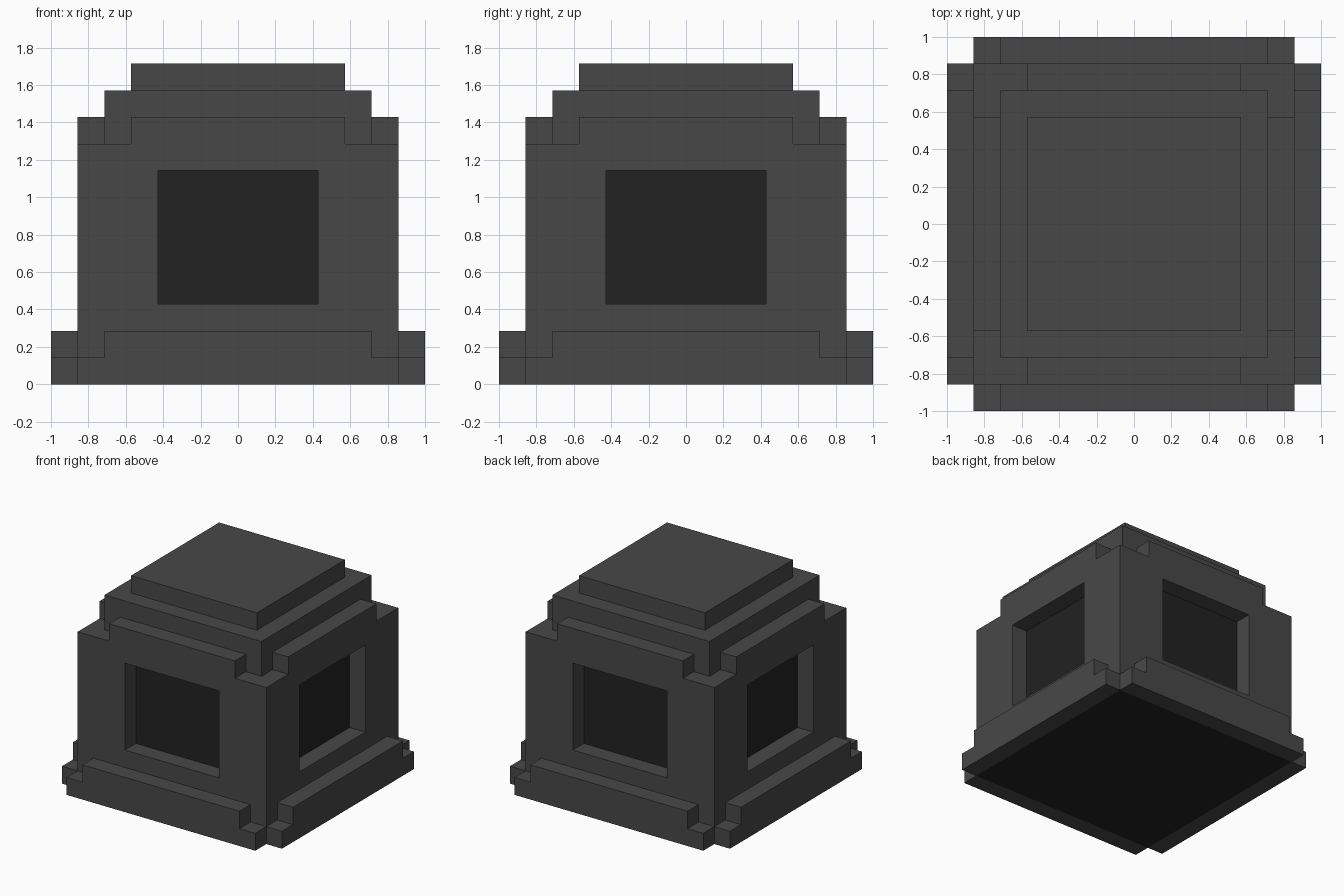
import bpy, bmesh, math
from mathutils import Matrix, Vector

cube = bpy.data.objects.get("Cube")
if cube:
    bpy.data.objects.remove(cube, do_unlink=True)

U = 1 / 7  # one block of the design grid


def material(name, value):
    mat = bpy.data.materials.new(name)
    mat.use_nodes = True
    colour = (value, value, value, 1)
    mat.diffuse_color = colour
    mat.node_tree.nodes["Principled BSDF"].inputs["Base Color"].default_value = colour
    return mat


STONE = material("dark grey stone", 0.064)
SHADE = material("near black", 0.016)


def finish(bm, name, turn=0):
    """Scale from grid blocks to units, turn about z and link the object."""
    bmesh.ops.recalc_face_normals(bm, faces=bm.faces)
    bm.transform(Matrix.Rotation(turn, 4, "Z") @ Matrix.Scale(U, 4))
    mesh = bpy.data.meshes.new(name)
    bm.to_mesh(mesh)
    bm.free()
    mesh.materials.append(STONE)
    mesh.materials.append(SHADE)
    obj = bpy.data.objects.new(name, mesh)
    bpy.context.collection.objects.link(obj)
    return obj


def block(half, z0, z1):
    bm = bmesh.new()
    bmesh.ops.create_cube(bm, size=1)
    bmesh.ops.scale(bm, vec=(2 * half, 2 * half, z1 - z0), verts=bm.verts)
    bmesh.ops.translate(bm, vec=(0, 0, (z0 + z1) / 2), verts=bm.verts)
    return bm


def prism(profile, y0, y1):
    """Extrude an (x, z) outline from y0 to y1."""
    bm = bmesh.new()
    face = bm.faces.new([bm.verts.new((x, y0, z)) for x, z in profile])
    out = bmesh.ops.extrude_face_region(bm, geom=[face])
    verts = [v for v in out["geom"] if isinstance(v, bmesh.types.BMVert)]
    bmesh.ops.translate(bm, vec=(0, y1 - y0, 0), verts=verts)
    return bm


# Body: a block whose walls are cut on the grid, then openings pushed in
bm = block(6, 0, 9)
cuts = [(Vector((0, 0, 1)), z) for z in (3, 7, 8)]
cuts += [(axis, d) for axis in (Vector((1, 0, 0)), Vector((0, 1, 0)))
         for d in (-5, -4, -3, 3, 4, 5)]
for axis, d in cuts:
    bmesh.ops.bisect_plane(bm, geom=bm.verts[:] + bm.edges[:] + bm.faces[:],
                           plane_co=axis * d, plane_no=axis)
bm.normal_update()

openings = []
for f in bm.faces:
    c, n = f.calc_center_median(), f.normal
    if n.z < -0.9:
        f.material_index = 1  # underside
    if abs(n.z) > 0.5:
        continue
    along = abs(c.x) if abs(n.y) > 0.5 else abs(c.y)
    window = along < 3 and 3 < c.z < 8
    slot = 4 < along < 5 and 3 < c.z < 7
    if window or slot:
        openings.append(f)
merged = bmesh.ops.dissolve_faces(bm, faces=openings, use_verts=True)["region"]
normals = [f.normal.copy() for f in merged]
for face, normal in zip(merged, normals):
    cap = bmesh.ops.extrude_discrete_faces(bm, faces=[face])["faces"][0]
    bmesh.ops.translate(bm, vec=-normal, verts=cap.verts)
    cap.material_index = 1
finish(bm, "body")

# Stepped roof
finish(block(5, 9, 11), "roof_lower_tier")
finish(block(4, 11, 12), "roof_top_tier")

# Stepped plinth and parapet on each of the four sides
plinth = [(-6, 0), (6, 0), (6, 1), (5, 1), (5, 2), (-5, 2), (-5, 1), (-6, 1)]
parapet = [(-4, 9), (4, 9), (4, 10), (-4, 10)]
for i, side in enumerate(("front", "left", "back", "right")):
    turn = i * math.pi / 2
    finish(prism(plinth, -7, -6), side + "_plinth", turn)
    finish(prism(parapet, -6, -5), side + "_parapet", turn)
